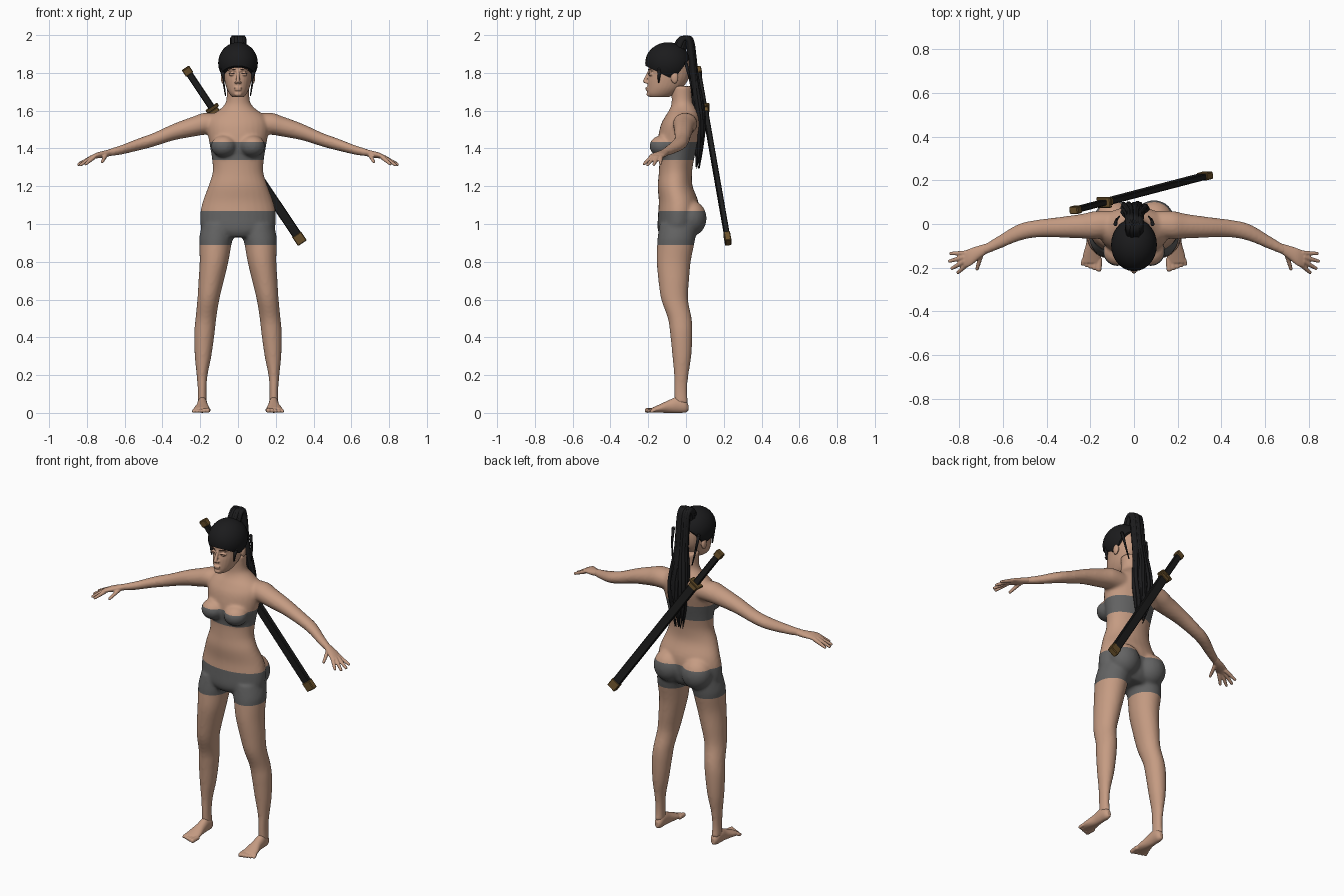
import bpy, bmesh, math, random
from mathutils import Vector, Matrix

random.seed(4)
cube = bpy.data.objects.get("Cube")
if cube:
    bpy.data.objects.remove(cube, do_unlink=True)


def material(name, color):
    mat = bpy.data.materials.new(name)
    mat.use_nodes = True
    mat.diffuse_color = (*color, 1)
    mat.node_tree.nodes["Principled BSDF"].inputs["Base Color"].default_value = (*color, 1)
    return mat


SKIN = material("skin", (0.56, 0.33, 0.225))
CLOTH = material("grey cloth", (0.125, 0.125, 0.125))
HAIR = material("black hair", (0.011, 0.011, 0.012))
LACQUER = material("black lacquer", (0.012, 0.012, 0.012))
BRASS = material("dark brass", (0.15, 0.085, 0.025))
BROW = material("brow brown", (0.12, 0.06, 0.04))


def spline(a, b, c, d, t):
    return (b * 2 + (c - a) * t + (a * 2 - b * 5 + c * 4 - d) * t * t
            + (b * 3 - a - c * 3 + d) * t ** 3) / 2


def loft(bm, axis, rings, steps=4, sides=28):
    """Skin smooth ellipses; each ring is (along, centre, centre, radius, radius)."""
    rows = [Vector(r) for r in rings]
    rows = [rows[0]] + rows + [rows[-1]]
    fine = [spline(*rows[i:i + 4], k / steps) for i in range(len(rows) - 3) for k in range(steps)]
    fine.append(rows[-1])
    loops = []
    for t, c, d, r, s in fine:
        loop = []
        for k in range(sides):
            a = math.tau * k / sides
            u, v = c + r * math.cos(a), d + s * math.sin(a)
            loop.append(bm.verts.new({"x": (t, u, v), "y": (u, t, v), "z": (u, v, t)}[axis]))
        loops.append(loop)
    for low, high in zip(loops, loops[1:]):
        for k in range(sides):
            n = (k + 1) % sides
            bm.faces.new((low[k], low[n], high[n], high[k]))
    bm.faces.new(loops[0])
    bm.faces.new(loops[-1])


def profile(bm, rows):
    """Centred loft from (height, half width, front, back) rows."""
    loft(bm, "z", [(z, 0, (f + b) / 2, w, (b - f) / 2) for z, w, f, b in rows])


def ball(bm, center, radii):
    m = Matrix.Translation(center) @ Matrix.Diagonal((*radii, 1))
    bmesh.ops.create_uvsphere(bm, u_segments=28, v_segments=18, radius=1, matrix=m)


def capsule(bm, start, end, r0, r1):
    a, b = Vector(start), Vector(end)
    turn = (b - a).to_track_quat("Z", "Y").to_matrix().to_4x4()
    bmesh.ops.create_cone(bm, cap_ends=True, segments=16, radius1=r0, radius2=r1,
                          depth=(b - a).length, matrix=Matrix.Translation((a + b) / 2) @ turn)
    ball(bm, a, (r0, r0, r0))
    ball(bm, b, (r1, r1, r1))


def mirror(bm):
    copy = bmesh.ops.duplicate(bm, geom=bm.verts[:] + bm.edges[:] + bm.faces[:])["geom"]
    for v in copy:
        if isinstance(v, bmesh.types.BMVert):
            v.co.x *= -1


def bake(ob):
    """Replace an object's data by its evaluated mesh."""
    graph = bpy.context.evaluated_depsgraph_get()
    mesh = bpy.data.meshes.new_from_object(ob.evaluated_get(graph))
    ob.modifiers.clear()
    return mesh


def add(name, bm, mats, voxel=0, smooth=0):
    bmesh.ops.recalc_face_normals(bm, faces=bm.faces[:])
    mesh = bpy.data.meshes.new(name)
    bm.to_mesh(mesh)
    bm.free()
    ob = bpy.data.objects.new(name, mesh)
    bpy.context.collection.objects.link(ob)
    if voxel:
        fuse = ob.modifiers.new("fuse", "REMESH")
        fuse.mode, fuse.voxel_size = "VOXEL", voxel
        soft = ob.modifiers.new("soften", "SMOOTH")
        soft.factor, soft.iterations = 0.5, smooth
        ob.data = bake(ob)
    ob.data.materials.clear()
    for m in mats:
        ob.data.materials.append(m)
    for p in ob.data.polygons:
        p.use_smooth = True
    return ob


# Body: legs, arms, bust and hips are mirrored, then fused with the torso
bm = bmesh.new()
loft(bm, "z", [(1, .105, -.04, .085, .1), (.93, .115, -.05, .09, .1), (.89, .12, -.055, .085, .098),
               (.8, .127, -.065, .076, .09), (.7, .142, -.065, .067, .081), (.6, .157, -.06, .058, .071),
               (.5, .17, -.033, .055, .063), (.42, .178, -.025, .054, .059), (.3, .185, -.022, .044, .05),
               (.2, .19, -.025, .029, .038), (.12, .19, -.028, .023, .035), (.05, .19, -.025, .025, .036)])
loft(bm, "x", [(.1, 0, 1.53, .06, .055), (.18, -.005, 1.53, .064, .058), (.24, -.01, 1.515, .056, .053),
               (.34, -.015, 1.487, .047, .044), (.45, -.022, 1.445, .04, .036), (.53, -.04, 1.42, .039, .032),
               (.62, -.085, 1.392, .031, .025), (.68, -.115, 1.378, .024, .02), (.7, -.125, 1.373, .023, .018)])
ball(bm, (.075, -.125, 1.412), (.068, .068, .058))
ball(bm, (.092, .025, 1.03), (.09, .084, .095))
mirror(bm)
profile(bm, [(.93, .12, -.13, .03), (.97, .19, -.15, .06), (1.05, .2, -.148, .07), (1.12, .186, -.144, .065),
             (1.2, .157, -.15, .035), (1.27, .135, -.144, .032), (1.34, .137, -.142, .042),
             (1.43, .152, -.15, .062), (1.52, .165, -.135, .08), (1.57, .145, -.11, .075),
             (1.61, .092, -.085, .06), (1.65, .063, -.076, .036), (1.73, .06, -.08, .036)])
body = add("body", bm, [SKIN, CLOTH], 0.009, 5)

# Cut clean garment edges, then colour the bands
BANDS = ((0.89, 1.07), (1.34, 1.435))
bm = bmesh.new()
bm.from_mesh(body.data)
for height in (h for band in BANDS for h in band):
    bmesh.ops.bisect_plane(bm, geom=bm.verts[:] + bm.edges[:] + bm.faces[:],
                           plane_co=(0, 0, height), plane_no=(0, 0, 1))
for f in bm.faces:
    c = f.calc_center_median()
    f.material_index = int(abs(c.x) < 0.25 and any(a < c.z < b for a, b in BANDS))
    f.smooth = True
bm.to_mesh(body.data)
bm.free()

# Hands: palm, four fingers and thumb
bm = bmesh.new()
loft(bm, "x", [(.67, -.11, 1.38, .022, .018), (.71, -.13, 1.37, .031, .018),
               (.75, -.152, 1.362, .04, .015), (.78, -.162, 1.35, .037, .011)])
for base, tip in (((.765, -.185, 1.352), (.805, -.222, 1.318)), ((.775, -.17, 1.352), (.833, -.203, 1.313)),
                  ((.778, -.152, 1.351), (.844, -.17, 1.315)), ((.77, -.133, 1.352), (.838, -.135, 1.322)),
                  ((.7, -.14, 1.365), (.718, -.205, 1.33))):
    capsule(bm, base, tip, 0.012, 0.008)
mirror(bm)
add("hands", bm, [SKIN], 0.004, 2)

# Feet: sole and instep loft with five toes
bm = bmesh.new()
loft(bm, "y", [(.012, .188, .027, .012, .018), (-.008, .188, .037, .024, .036), (-.05, .189, .042, .027, .042),
               (-.09, .189, .034, .03, .034), (-.14, .192, .023, .041, .022), (-.178, .194, .015, .042, .013)])
for i in range(5):
    x, r = 0.158 + 0.0185 * i, 0.013 - 0.001 * i
    capsule(bm, (x, -0.165, 0.015), (x + 0.003, -0.206 + 0.006 * i, r), r, r)
mirror(bm)
add("feet", bm, [SKIN], 0.004, 2)

# Head with ears, eyelids, nose and lips
bm = bmesh.new()
ball(bm, (.08, -.06, 1.775), (.011, .02, .032))
ball(bm, (.033, -.186, 1.793), (.017, .014, .009))
capsule(bm, (.015, -.192, 1.815), (.05, -.178, 1.817), .008, .006)
ball(bm, (.01, -.21, 1.75), (.009, .01, .007))
mirror(bm)
profile(bm, [(1.672, .03, -.193, -.09), (1.69, .046, -.204, -.055), (1.72, .061, -.204, -.02),
             (1.76, .071, -.202, .01), (1.8, .077, -.195, .022), (1.85, .082, -.2, .022),
             (1.9, .076, -.185, .012), (1.935, .05, -.145, -.04), (1.945, .02, -.11, -.07)])
capsule(bm, (0, -.194, 1.81), (0, -.217, 1.757), .007, .011)
ball(bm, (0, -.205, 1.72), (.022, .01, .005))
ball(bm, (0, -.204, 1.71), (.019, .01, .005))
ball(bm, (0, -.197, 1.687), (.02, .012, .012))
add("head", bm, [SKIN], 0.004, 3)

# Brows and lash lines
bm = bmesh.new()
capsule(bm, (.017, -.2, 1.818), (.05, -.184, 1.821), .0028, .0018)
capsule(bm, (.02, -.1995, 1.796), (.046, -.193, 1.796), .0022, .0022)
mirror(bm)
add("brows_and_lashes", bm, [BROW])

# Hair cap, trimmed along the hairline, with short side locks
bm = bmesh.new()
ball(bm, (0, -.095, 1.852), (.105, .121, .11))
for point, normal in (((0, -.2, 1.83), (0, .5, 1)), ((0, 0, 1.85), (0, -1.3, 1))):
    cut = bmesh.ops.bisect_plane(bm, geom=bm.verts[:] + bm.edges[:] + bm.faces[:], plane_co=point,
                                 plane_no=normal, clear_inner=True)["geom_cut"]
    bmesh.ops.holes_fill(bm, edges=[e for e in cut if isinstance(e, bmesh.types.BMEdge)])
cap = add("hair_cap", bm, [HAIR])
bpy.context.view_layer.objects.active = cap
cap.select_set(True)
bpy.ops.object.shade_smooth_by_angle()
bm = bmesh.new()
capsule(bm, (.082, -.14, 1.82), (.075, -.145, 1.75), .012, .004)
capsule(bm, (.085, .0, 1.85), (.08, .02, 1.77), .009, .006)
capsule(bm, (.08, .02, 1.77), (.066, .035, 1.68), .006, .003)
mirror(bm)
add("side_locks", bm, [HAIR])

# Ponytail: bundled tapered strands along (y, z, spread in x, spread in y, thickness)
PATH = ((-.045, 1.9, .03, .03, 1.3), (-.022, 1.985, .03, .025, 1.3), (.02, 1.985, .03, .012, 1.3),
        (.032, 1.88, .033, .013, 1.3), (.043, 1.77, .034, .014, 1.2), (.06, 1.66, .05, .024, 1.1),
        (.073, 1.55, .062, .026, 1.1), (.072, 1.44, .05, .022, .9), (.06, 1.33, .03, .014, .2))
curve = bpy.data.curves.new("ponytail", "CURVE")
curve.dimensions = "3D"
curve.bevel_depth, curve.bevel_resolution, curve.resolution_u = 0.011, 1, 5
curve.use_fill_caps = True
for i in range(36):
    angle, out = i * 2.4, math.sqrt((i + 0.5) / 36)
    drop = random.uniform(-0.06, 0.04)
    s = curve.splines.new("NURBS")
    s.points.add(len(PATH) - 1)
    s.use_endpoint_u, s.order_u = True, 3
    for k, (y, z, sx, sy, r) in enumerate(PATH):
        wave = random.uniform(-0.01, 0.01) * (k > 4)
        lower = max(0, 1.7 - z) / 0.37
        s.points[k].co = (sx * out * math.cos(angle) + wave, y + sy * out * math.sin(angle),
                          z - drop * lower, 1)
        s.points[k].radius = r
strands = bpy.data.objects.new("ponytail_strands", curve)
bpy.context.collection.objects.link(strands)
bm = bmesh.new()
bm.from_mesh(bake(strands))
bpy.data.objects.remove(strands, do_unlink=True)
add("ponytail", bm, [HAIR])

# Sheathed sword slung across the back
TOP, TIP = Vector((-.278, .062, 1.825)), Vector((.34, .224, .9))
along = (TIP - TOP).normalized()
thin = (Vector((0, 1, 0)) - along * along.y).normalized()
frame = Matrix((along.cross(thin), thin, along)).transposed().to_4x4()
for name, t0, t1, wide, deep, mat in (
        ("handle", .02, .23, .036, .026, LACQUER), ("pommel", 0, .035, .046, .034, BRASS),
        ("guard", .222, .236, .075, .05, BRASS), ("scabbard_collar", .236, .262, .054, .034, BRASS),
        ("scabbard", .255, .97, .05, .028, LACQUER), ("scabbard_tip", .95, 1, .056, .034, BRASS)):
    bm = bmesh.new()
    size = Matrix.Diagonal((wide, deep, (t1 - t0) * (TIP - TOP).length, 1))
    place = Matrix.Translation(TOP.lerp(TIP, (t0 + t1) / 2))
    bmesh.ops.create_cube(bm, size=1, matrix=place @ frame @ size)
    bmesh.ops.bevel(bm, geom=bm.edges[:], offset=0.004, segments=1, affect="EDGES")
    part = add(name, bm, [mat])
    for p in part.data.polygons:
        p.use_smooth = False
